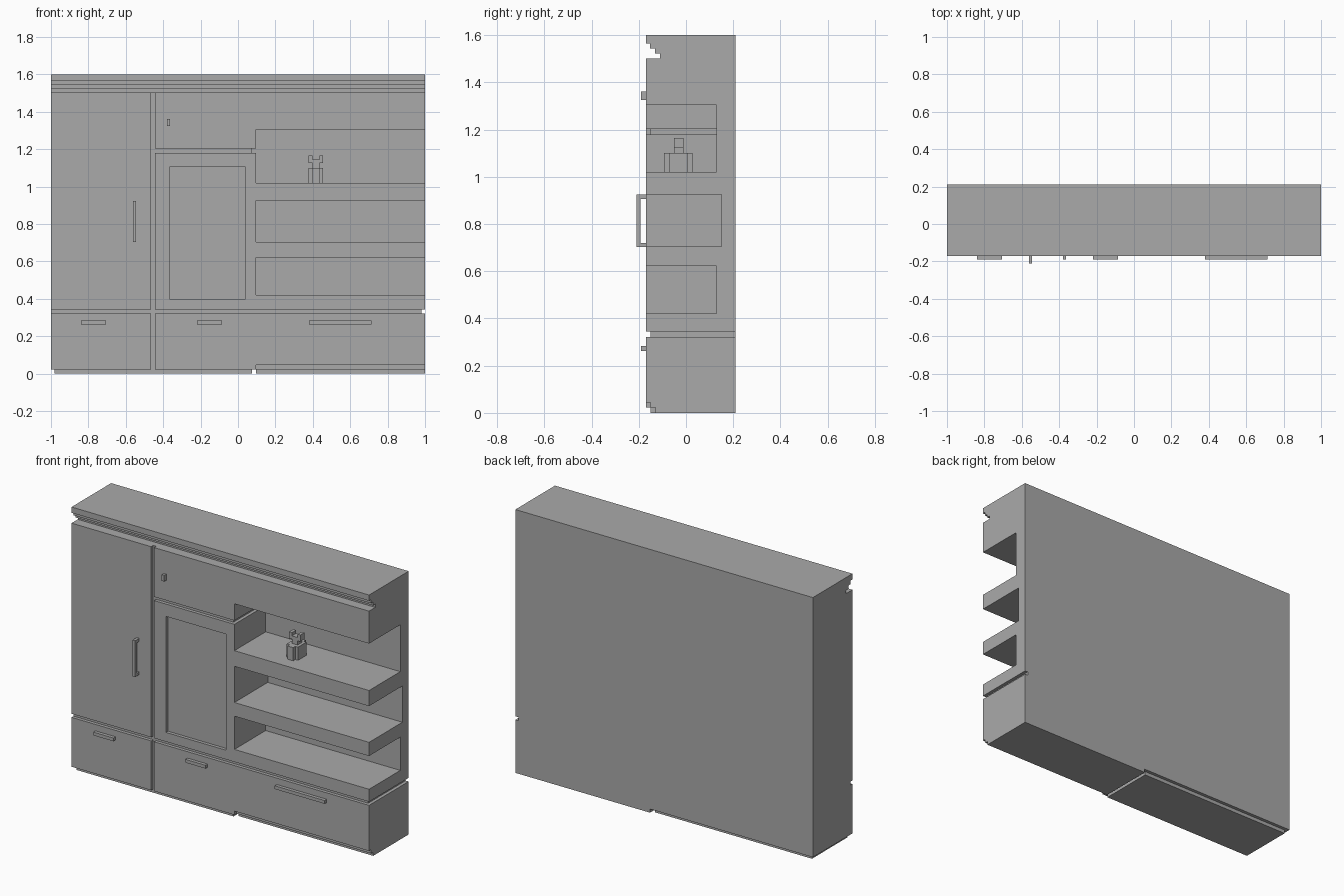
import bpy
import bmesh

cube = bpy.data.objects.get("Cube")
if cube:
    bpy.data.objects.remove(cube, do_unlink=True)

grey = bpy.data.materials.new("plain grey")
grey.use_nodes = True
COLOUR = (0.4, 0.4, 0.4, 1)
grey.diffuse_color = COLOUR
grey.node_tree.nodes["Principled BSDF"].inputs["Base Color"].default_value = COLOUR

LEFT, RIGHT, FRONT, BACK, TOP = -1, 1, -0.17, 0.21, 1.6
OUT = 0.1      # how far cutters reach past the outside
GAP = 0.02     # depth of the grooves between panels
SHELF_X = 0.095


def boxes(name, *spans):
    """One object made of boxes, each given as (x0, x1, y0, y1, z0, z1)."""
    bm = bmesh.new()
    for s in spans:
        for v in bmesh.ops.create_cube(bm, size=1)["verts"]:
            v.co = [s[2 * i] + (c + 0.5) * (s[2 * i + 1] - s[2 * i])
                    for i, c in enumerate(v.co)]
    mesh = bpy.data.meshes.new(name)
    bm.to_mesh(mesh)
    bm.free()
    mesh.materials.append(grey)
    obj = bpy.data.objects.new(name, mesh)
    bpy.context.collection.objects.link(obj)
    return obj


def cut(target, *span):
    """Carve a box out of the target."""
    tool = boxes("cutter", span)
    tool.hide_render = True
    mod = target.modifiers.new("cut", "BOOLEAN")
    mod.operation, mod.solver, mod.object = "DIFFERENCE", "EXACT", tool
    bpy.context.view_layer.objects.active = target
    bpy.ops.object.modifier_apply(modifier=mod.name)
    bpy.data.objects.remove(tool, do_unlink=True)


cabinet = boxes("cabinet", (LEFT, RIGHT, FRONT, BACK, 0, TOP))

# Stepped moulding under the top
for depth, top in ((0.018, 1.565), (0.038, 1.543), (0.06, 1.522)):
    cut(cabinet, LEFT - OUT, RIGHT + OUT, FRONT - OUT, FRONT + depth, 1.502, top)

# Open shelves, open at the right end
for bottom, top, back in ((1.02, 1.305, 0.13), (0.705, 0.925, 0.15), (0.42, 0.622, 0.13)):
    cut(cabinet, SHELF_X, RIGHT + OUT, FRONT - OUT, back, bottom, top)

# Grooves between the doors and drawers
cut(cabinet, -0.465, -0.445, FRONT - OUT, FRONT + GAP, -OUT, 1.51)
cut(cabinet, LEFT - OUT, RIGHT + OUT, FRONT - OUT, FRONT + GAP, 0.322, 0.344)
cut(cabinet, RIGHT - GAP, RIGHT + OUT, FRONT - OUT, BACK + OUT, 0.322, 0.344)
cut(cabinet, -0.455, SHELF_X + 0.01, FRONT - OUT, FRONT + GAP, 1.18, 1.203)
cut(cabinet, SHELF_X - GAP, SHELF_X + 0.01, FRONT - OUT, 0.13, 1.18, 1.203)

# Recessed door panel
cut(cabinet, -0.365, 0.04, FRONT - OUT, FRONT + GAP, 0.4, 1.105)

# Toe kick round the left base, and the stepped one on the right base
FOOT = 0.022
cut(cabinet, LEFT - OUT, SHELF_X, FRONT - OUT, FRONT + GAP, -OUT, FOOT)
cut(cabinet, LEFT - OUT, SHELF_X, BACK - GAP, BACK + OUT, -OUT, FOOT)
cut(cabinet, LEFT - OUT, LEFT + GAP, FRONT - OUT, BACK + OUT, -OUT, FOOT)
cut(cabinet, SHELF_X - GAP, SHELF_X, FRONT - OUT, BACK + OUT, -OUT, FOOT)
cut(cabinet, SHELF_X, RIGHT + OUT, FRONT - OUT, FRONT + GAP, -OUT, 0.045)
cut(cabinet, SHELF_X, RIGHT + OUT, FRONT - OUT, FRONT + 2 * GAP, -OUT, FOOT)

# Handles
for name, x0, x1 in (("left_drawer_handle", -0.84, -0.705),
                     ("middle_drawer_handle", -0.22, -0.085),
                     ("right_drawer_handle", 0.38, 0.715)):
    boxes(name, (x0, x1, FRONT - GAP, FRONT, 0.263, 0.283))
boxes("upper_door_knob", (-0.38, -0.363, FRONT - GAP, FRONT, 1.325, 1.362))
X0, X1 = -0.562, -0.545
boxes("tall_door_handle",
      (X0, X1, -0.21, -0.193, 0.703, 0.924),
      (X0, X1, -0.193, FRONT, 0.703, 0.72),
      (X0, X1, -0.193, FRONT, 0.905, 0.924))

# Ornament on the upper shelf
boxes("ornament_base",
      (0.378, 0.454, -0.072, 0.008, 1.02, 1.1),
      (0.398, 0.436, -0.093, 0.028, 1.02, 1.1))
boxes("ornament_top",
      (0.398, 0.436, -0.05, -0.01, 1.1, 1.145),
      (0.378, 0.454, -0.05, -0.01, 1.125, 1.145),
      (0.378, 0.398, -0.05, -0.01, 1.145, 1.165),
      (0.436, 0.454, -0.05, -0.01, 1.145, 1.165))
